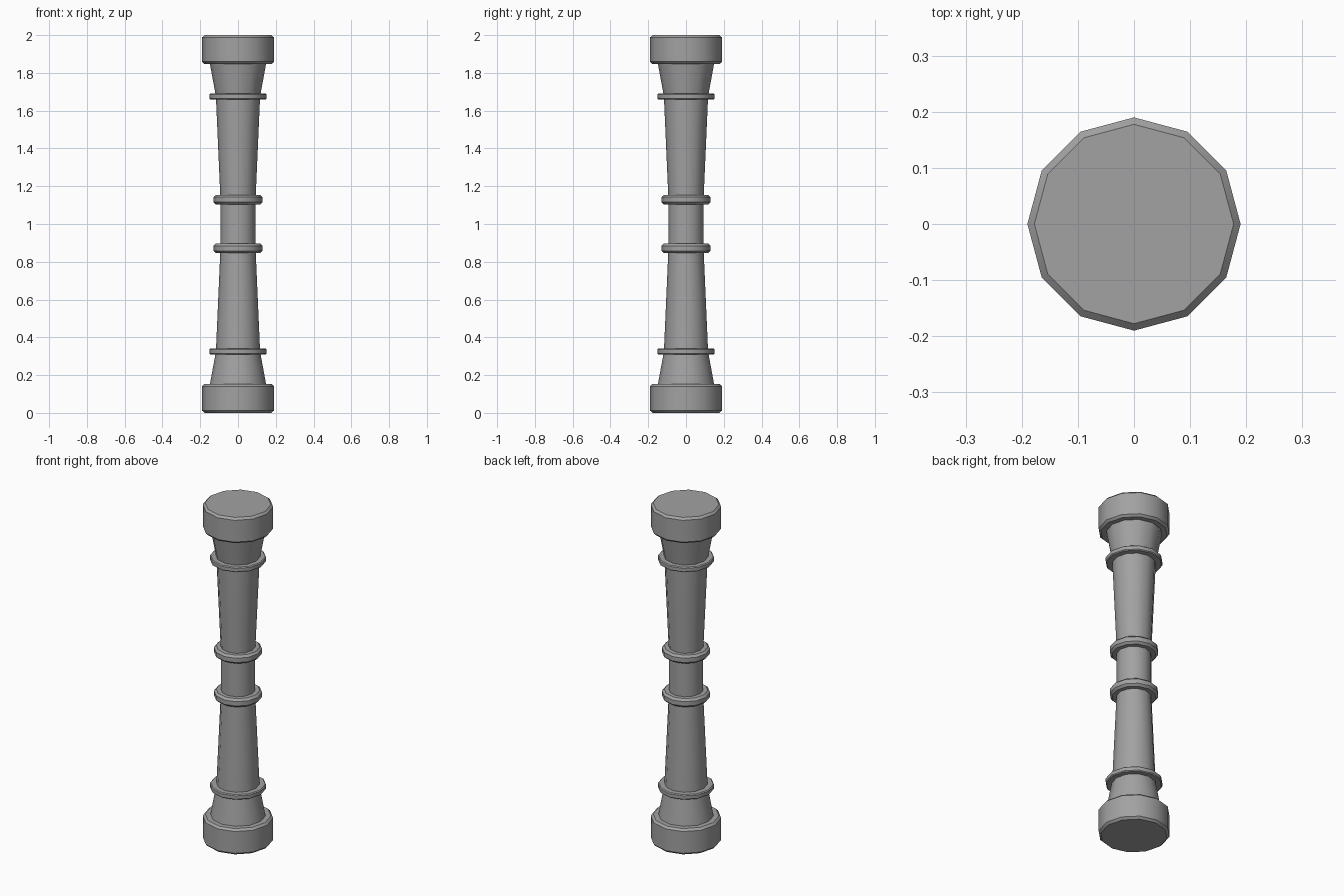
import bpy, bmesh, math

cube = bpy.data.objects.get("Cube")
if cube:
    bpy.data.objects.remove(cube)

SIDES = 12
MIDDLE = 1.0

stone = bpy.data.materials.new("grey_stone")
stone.use_nodes = True
colour = (0.36, 0.36, 0.36, 1)
stone.diffuse_color = colour
stone.node_tree.nodes["Principled BSDF"].inputs["Base Color"].default_value = colour


def turned(name, z0, z1, r0, r1, bevel=0.0):
    """Twelve-sided turned section with optionally bevelled rims."""
    bm = bmesh.new()
    bmesh.ops.create_cone(bm, cap_ends=True, segments=SIDES,
                          radius1=r0, radius2=r1, depth=z1 - z0)
    # Put a corner on the +x axis
    corner = max(bm.verts, key=lambda v: v.co.x).co
    turn = -math.atan2(corner.y, corner.x)
    for v in bm.verts:
        x, y = v.co.x, v.co.y
        v.co.x = x * math.cos(turn) - y * math.sin(turn)
        v.co.y = x * math.sin(turn) + y * math.cos(turn)
        v.co.z += (z0 + z1) / 2
    if bevel:
        rims = [e for e in bm.edges if abs(e.verts[0].co.z - e.verts[1].co.z) < 1e-4]
        bmesh.ops.bevel(bm, geom=rims, offset=bevel, segments=1, affect='EDGES')
    mesh = bpy.data.meshes.new(name)
    bm.to_mesh(mesh)
    bm.free()
    mesh.materials.append(stone)
    obj = bpy.data.objects.new(name, mesh)
    bpy.context.collection.objects.link(obj)
    bpy.ops.object.select_all(action='DESELECT')
    obj.select_set(True)
    bpy.context.view_layer.objects.active = obj
    bpy.ops.object.shade_smooth_by_angle(angle=math.radians(35))


def pair(name, z0, z1, r0, r1, bevel=0.0):
    """Lower part and its mirror image about the middle of the column."""
    turned("lower_" + name, z0, z1, r0, r1, bevel)
    turned("upper_" + name, 2 * MIDDLE - z1, 2 * MIDDLE - z0, r1, r0, bevel)


# End blocks, flared necks, collars and tapering shafts
pair("end_block", 0.0, 0.153, 0.19, 0.19, 0.012)
pair("flared_neck", 0.15, 0.325, 0.149, 0.117)
pair("thin_collar", 0.31, 0.34, 0.152, 0.152, 0.005)
pair("tapered_shaft", 0.325, 0.87, 0.117, 0.093)
pair("middle_collar", 0.846, 0.896, 0.13, 0.13, 0.012)

# Straight section between the middle collars
turned("middle_shaft", 0.87, 1.13, 0.093, 0.093)
